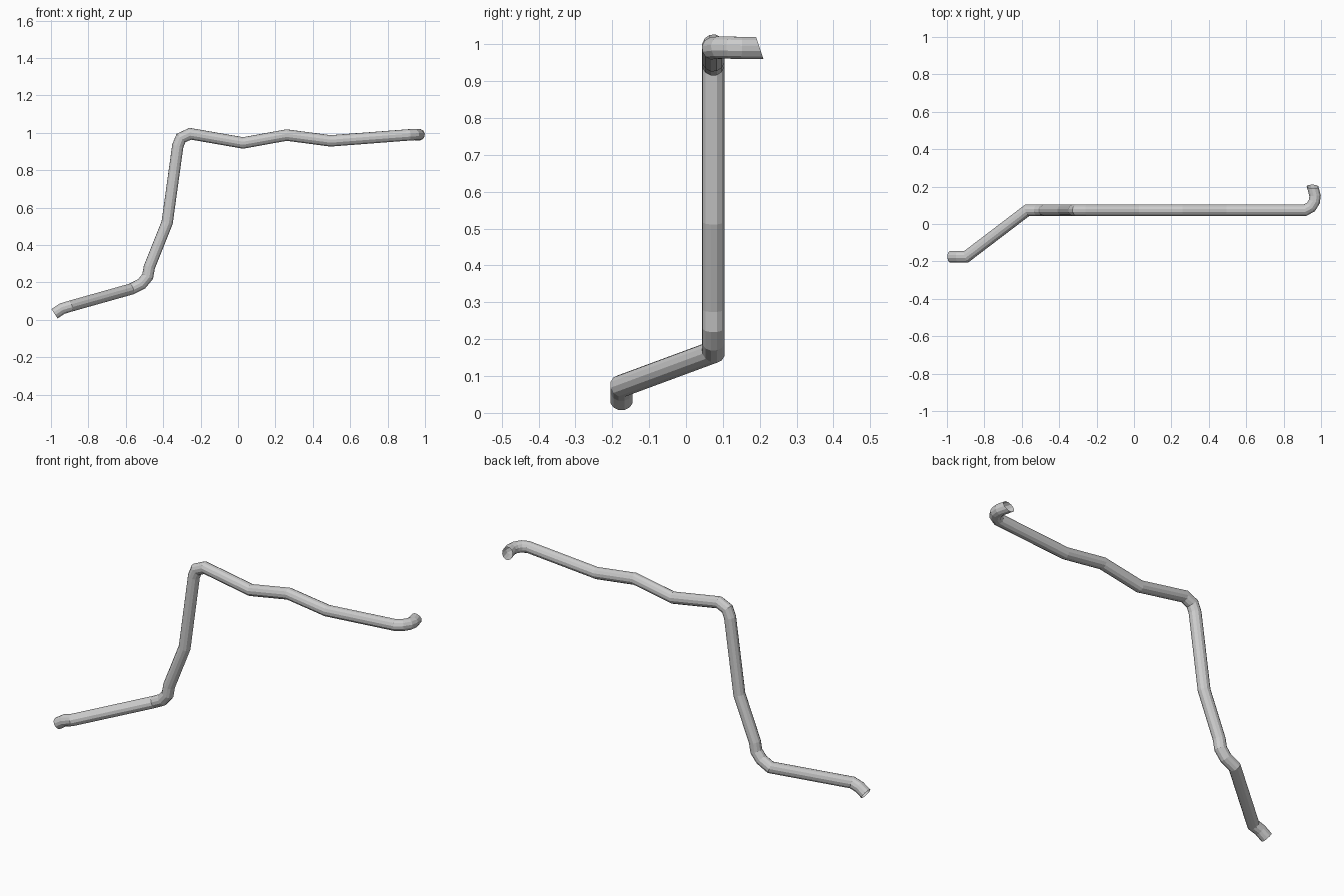
import bpy, bmesh, math
from mathutils import Vector

if "Cube" in bpy.data.objects:
    bpy.data.objects.remove(bpy.data.objects["Cube"])

RADIUS, SIDES = 0.031, 12

# Centre line of the pipe, from the low left end to the high right end
Y = 0.074
path = [Vector(p) for p in [
    (-0.981, -0.175, 0.033), (-0.94, -0.175, 0.06), (-0.897, -0.175, 0.073),
    (-0.57, Y, 0.165), (-0.515, Y, 0.193), (-0.483, Y, 0.232), (-0.474, Y, 0.282),
    (-0.379, Y, 0.519), (-0.322, Y, 0.93), (-0.305, Y, 0.972), (-0.255, Y, 0.995),
    (0.027, Y, 0.946), (0.26, Y, 0.988), (0.495, Y, 0.957),
    (0.915, Y, 0.989), (0.946, 0.091, 0.991), (0.964, 0.12, 0.991),
    (0.968, 0.15, 0.990), (0.955, 0.20, 0.990)]]


def sweep_pipe(name, pts, radius, sides, end_normal):
    """Open tube with mitred joints; the last ring is cut along end_normal."""
    dirs = [(b - a).normalized() for a, b in zip(pts, pts[1:])]
    bm = bmesh.new()
    # First ring, square to the first segment
    u = dirs[0].cross(Vector((0, 1, 0))).normalized()
    v = dirs[0].cross(u)
    angles = [2 * math.pi * (i + 0.5) / sides for i in range(sides)]
    ring = [pts[0] + radius * (u * math.cos(a) + v * math.sin(a)) for a in angles]
    rings = [[bm.verts.new(c) for c in ring]]
    # Slide each ring along its segment onto the next mitre plane
    for k, d in enumerate(dirs):
        p = pts[k + 1]
        n = (d + dirs[k + 1]).normalized() if k + 1 < len(dirs) else end_normal.normalized()
        ring = [c + d * ((p - c).dot(n) / d.dot(n)) for c in ring]
        rings.append([bm.verts.new(c) for c in ring])
    for r0, r1 in zip(rings, rings[1:]):
        for i in range(sides):
            j = (i + 1) % sides
            bm.faces.new((r0[i], r0[j], r1[j], r1[i]))
    bmesh.ops.recalc_face_normals(bm, faces=bm.faces)
    mesh = bpy.data.meshes.new(name)
    bm.to_mesh(mesh)
    bm.free()
    obj = bpy.data.objects.new(name, mesh)
    bpy.context.collection.objects.link(obj)
    return obj


# Bent exhaust-like pipe, open at both ends
sweep_pipe("bent_pipe", path, RADIUS, SIDES, Vector((0, 0.06, 0.02)))
